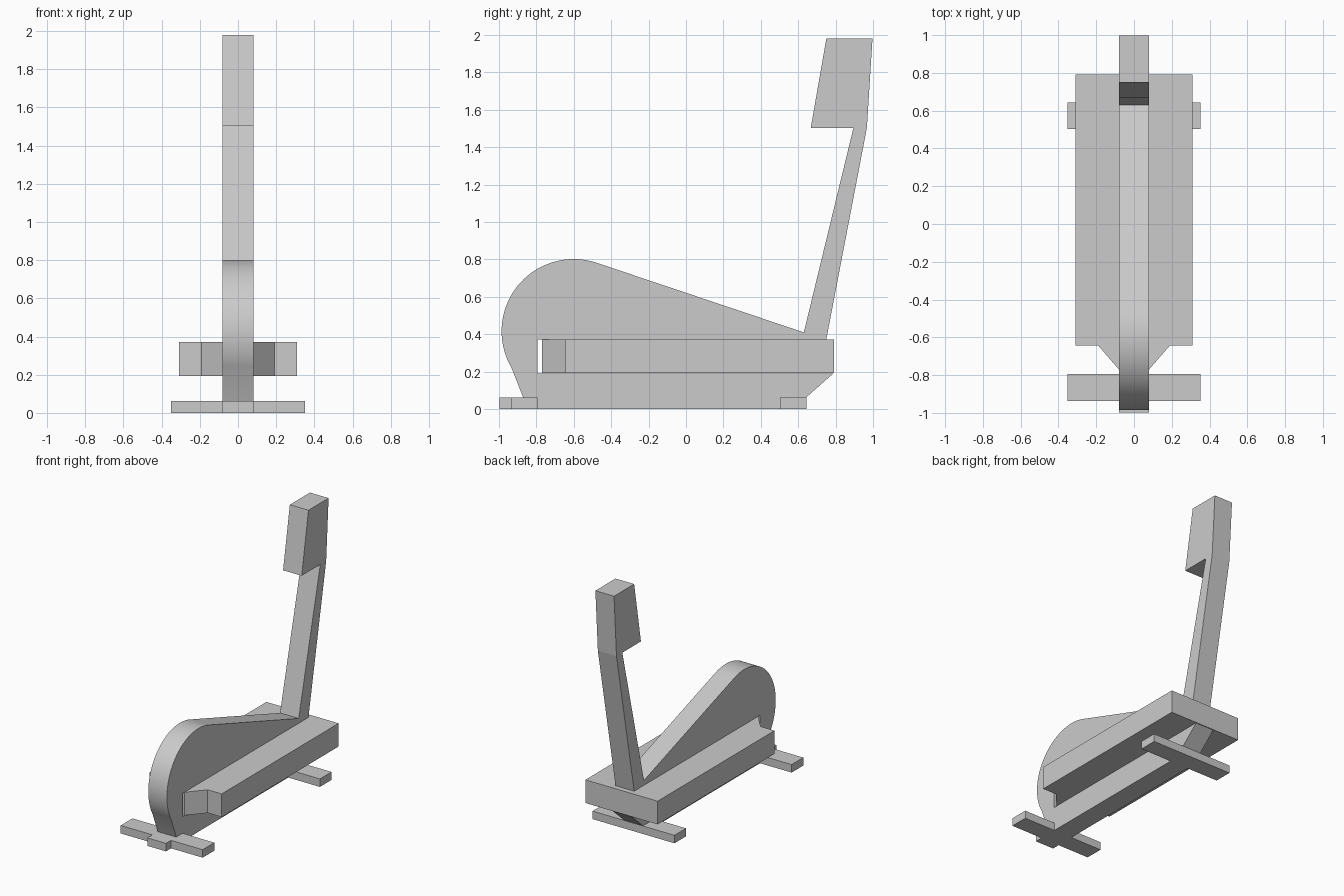
import bpy
import bmesh
from math import sin, cos, radians
from mathutils import Vector

cube = bpy.data.objects.get("Cube")
if cube:
    bpy.data.objects.remove(cube, do_unlink=True)

grey = bpy.data.materials.new("plain grey")
grey.use_nodes = True
colour = (0.6, 0.6, 0.6, 1)
grey.diffuse_color = colour
grey.node_tree.nodes["Principled BSDF"].inputs["Base Color"].default_value = colour

HALF = 0.08  # half width of the central frame


def extrude(name, points, offset):
    """Make a solid by sweeping a flat outline along an offset."""
    bm = bmesh.new()
    face = bm.faces.new([bm.verts.new(p) for p in points])
    result = bmesh.ops.extrude_face_region(bm, geom=[face])
    moved = [v for v in result["geom"] if isinstance(v, bmesh.types.BMVert)]
    bmesh.ops.translate(bm, verts=moved, vec=Vector(offset))
    bmesh.ops.recalc_face_normals(bm, faces=bm.faces)
    mesh = bpy.data.meshes.new(name)
    bm.to_mesh(mesh)
    bm.free()
    mesh.materials.append(grey)
    obj = bpy.data.objects.new(name, mesh)
    bpy.context.collection.objects.link(obj)
    return obj


def side_profile(name, yz):
    return extrude(name, [(-HALF, y, z) for y, z in yz], (2 * HALF, 0, 0))


def plan(name, xy, bottom, top):
    return extrude(name, [(x, y, bottom) for x, y in xy], (0, 0, top - bottom))


def rect(half, front, back):
    return [(-half, front), (half, front), (half, back), (-half, back)]


# Frame: round flywheel hood, sloping spine, slot for the deck, keel
hub_y, hub_z, radius = -0.6, 0.416, 0.386
start, end, steps = radians(71.4), radians(210.5), 36
hood = []
for i in range(steps + 1):
    a = start + (end - start) * i / steps
    hood.append((hub_y + radius * cos(a), hub_z + radius * sin(a)))
frame = side_profile("flywheel_frame", hood + [
    (-0.87, 0.06), (-0.87, 0), (0.64, 0), (0.64, 0.06), (0.787, 0.19),
    (-0.795, 0.19), (-0.795, 0.372), (0.75, 0.372), (0.63, 0.41)])

# Mast with overhanging console
side_profile("console_mast", [
    (0.63, 0.41), (0.895, 1.503), (0.667, 1.503), (0.75, 1.98),
    (0.997, 1.98), (0.967, 1.503), (0.75, 0.372), (0.63, 0.372)])

# Wide deck with tapered front
right = [(-HALF, -0.77), (-0.19, -0.643), (-0.31, -0.643), (-0.31, 0.791)]
plan("deck", right + [(-x, y) for x, y in reversed(right)], 0.192, 0.372)

# Floor bars and the small front nose
plan("front_foot", rect(0.352, -0.936, -0.793), 0, 0.062)
plan("rear_foot", rect(0.352, 0.502, 0.644), 0, 0.062)
plan("front_nose", rect(HALF, -0.998, -0.936), 0, 0.062)

# Smooth the hood, keep its edges crisp
bpy.ops.object.select_all(action="DESELECT")
frame.select_set(True)
bpy.context.view_layer.objects.active = frame
bpy.ops.object.shade_smooth_by_angle(angle=radians(15))
